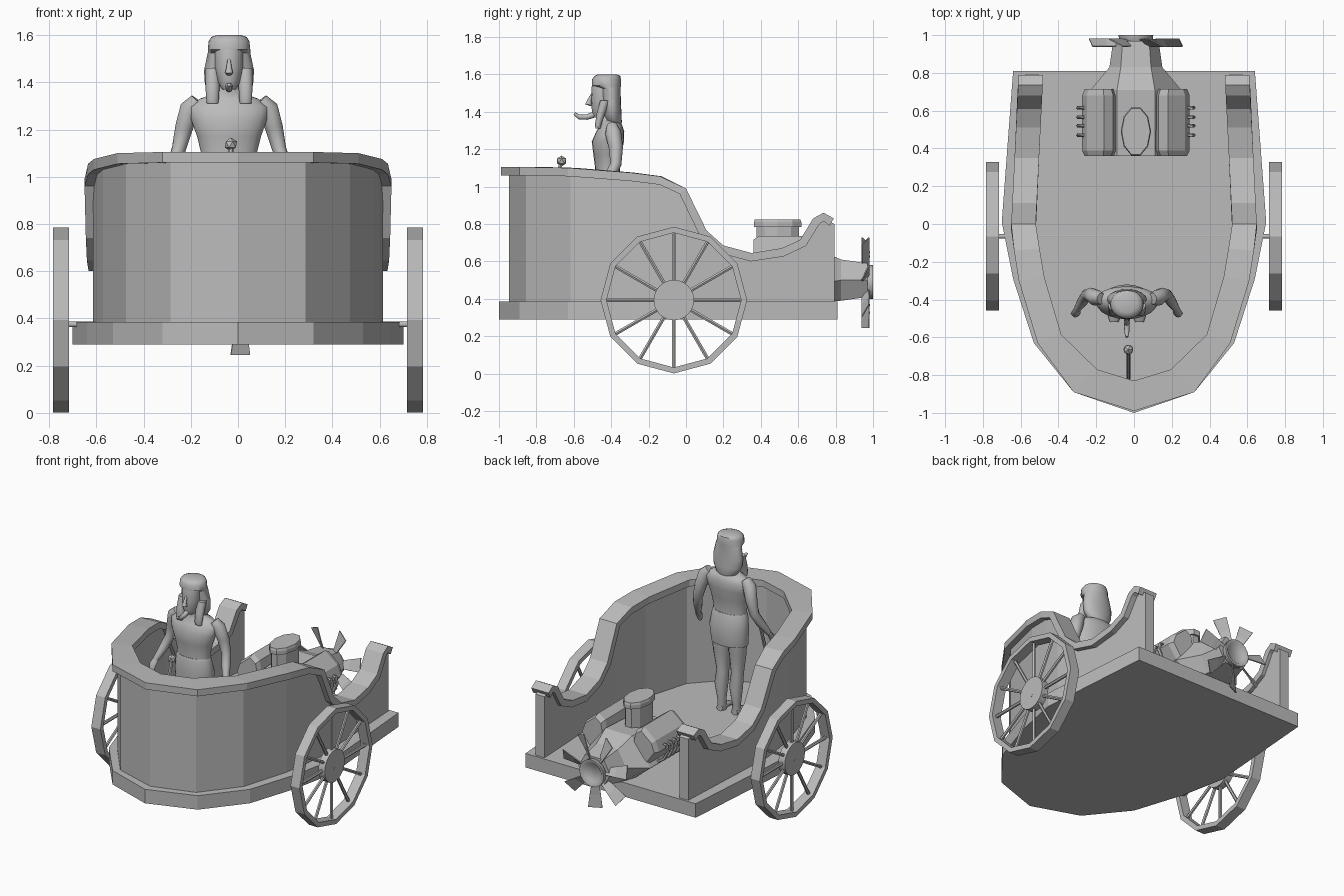
import bpy, bmesh, math
from mathutils import Vector

if "Cube" in bpy.data.objects:
    bpy.data.objects.remove(bpy.data.objects["Cube"])

mat = bpy.data.materials.new("plain grey")
mat.diffuse_color = (0.5, 0.5, 0.5, 1)
mat.use_nodes = True
mat.node_tree.nodes["Principled BSDF"].inputs["Base Color"].default_value = mat.diffuse_color


def skin(name, rings, closed=False, smooth=False):
    """Join equal point rings with quads; cap the ends unless closed."""
    bm = bmesh.new()
    vs = [[bm.verts.new(p) for p in r] for r in rings]
    n, m = len(vs), len(vs[0])
    for i in range(n if closed else n - 1):
        a, b = vs[i], vs[(i + 1) % n]
        for j in range(m):
            k = (j + 1) % m
            bm.faces.new((a[j], a[k], b[k], b[j]))
    if not closed:
        bm.faces.new(vs[0][::-1])
        bm.faces.new(vs[-1])
    bmesh.ops.recalc_face_normals(bm, faces=bm.faces)
    me = bpy.data.meshes.new(name)
    bm.to_mesh(me)
    bm.free()
    me.materials.append(mat)
    ob = bpy.data.objects.new(name, me)
    bpy.context.collection.objects.link(ob)
    if smooth:
        bpy.ops.object.select_all(action='DESELECT')
        ob.select_set(True)
        bpy.context.view_layer.objects.active = ob
        bpy.ops.object.shade_smooth_by_angle(angle=math.radians(50))
    return ob


def sweep(name, pts, sizes, n=8, axis=None, smooth=True):
    """Ellipse sections along a path; sizes are radii or (a, b) pairs."""
    pts = [Vector(p) for p in pts]
    rings = []
    for i, p in enumerate(pts):
        t = Vector(axis) if axis else pts[min(i + 1, len(pts) - 1)] - pts[max(i - 1, 0)]
        t.normalize()
        ref = Vector((0, 1, 0)) if abs(t.x) > 0.9 else Vector((1, 0, 0))
        u = (ref - t * ref.dot(t)).normalized()
        v = t.cross(u)
        s = sizes[i] if isinstance(sizes, (list, tuple)) else sizes
        a, b = s if isinstance(s, tuple) else (s, s)
        rings.append([p + u * a * math.cos(2 * math.pi * k / n) + v * b * math.sin(2 * math.pi * k / n)
                      for k in range(n)])
    return skin(name, rings, smooth=smooth)


def stack(name, cx, rows, n=16):
    """Upright loft from rows of (y, z, rx, ry)."""
    return sweep(name, [(cx, r[0], r[1]) for r in rows], [(r[2], r[3]) for r in rows], n, (0, 0, 1))


# Platform
half = [(0, -1.0), (0.32, -0.89), (0.53, -0.63), (0.64, -0.29), (0.70, 0.01), (0.64, 0.81)]
outline = half + [(-x, y) for x, y in half[:0:-1]]
skin("platform", [[(x, y, z) for x, y in outline] for z in (0.29, 0.385)])

# Stations along the side: outer xy, inner xy, rail height
st = [((0, -0.99), (0, -0.83), 1.105), ((0.32, -0.89), (0.195, -0.77), 1.105),
      ((0.51, -0.63), (0.385, -0.585), 1.10), ((0.61, -0.30), (0.475, -0.28), 1.075),
      ((0.635, -0.14), (0.5, -0.13), 1.055)]
for y, z in [(0, 0.99), (0.11, 0.765), (0.20, 0.685), (0.35, 0.645), (0.51, 0.67),
             (0.61, 0.715), (0.68, 0.83), (0.735, 0.86), (0.79, 0.83)]:
    st.append(((0.65 - 0.05 * y, y), (0.52 - 0.05 * y, y), z))

rail, wall = [], []
for i, (o, q, z) in enumerate(st):
    d = Vector((0, -1))
    if o[1] >= 0:
        a, b = st[i - 1], st[min(i + 1, len(st) - 1)]
        t = Vector((b[0][1] - a[0][1], b[2] - a[2])).normalized()
        d = Vector((t.y, -t.x))
    d *= 0.045
    rail.append([(o[0], o[1], z), (q[0], q[1], z),
                 (q[0], q[1] + d.x, z + d.y), (o[0], o[1] + d.x, z + d.y)])
    O, Q = Vector(o), Vector(q)
    w, v = O.lerp(Q, 0.28), O.lerp(Q, 0.8)
    e = 0.005 if i == len(st) - 1 else 0
    wall.append([(w.x, w.y + e, z - 0.03), (v.x, v.y + e, z - 0.03),
                 (v.x, v.y + e, 0.38), (w.x, w.y + e, 0.38)])


def mirrored(rings):
    return [[(-x, y, z) for x, y, z in r] for r in rings[:0:-1]] + rings


skin("curved_wall", mirrored(wall))
skin("top_rail", mirrored(rail))

# Wheels with spokes, hubs and axle
WY, WZ, R = -0.065, 0.393, 0.392
for s, side in ((1, "right"), (-1, "left")):
    rings = []
    for k in range(12):
        c, w = math.cos(k * math.pi / 6), math.sin(k * math.pi / 6)
        rings.append([(s * x, WY + r * c, WZ + r * w)
                      for x, r in ((0.715, R), (0.783, R), (0.783, R - 0.032), (0.715, R - 0.032))])
        sweep(side + "_spoke", [(s * 0.749, WY + r * c, WZ + r * w) for r in (0.09, R - 0.025)], 0.011, 6)
    skin(side + "_wheel_rim", rings, closed=True)
    sweep(side + "_hub", [(s * 0.725, WY, WZ), (s * 0.773, WY, WZ)], 0.108, 24)
sweep("axle", [(-0.775, WY, 0.375), (0.775, WY, 0.375)], 0.012, 8)

# Engine body tapering into the shaft housing
EX = 0.01
sections = [(0.36, [(0.12, .38), (0.24, .48), (0.1, .64)]), (0.71, [(0.12, .38), (0.24, .48), (0.1, .66)]),
            (0.83, [(0.09, .39), (0.14, .50), (0.08, .61)]), (0.97, [(0.07, .41), (0.12, .5), (0.07, .59)])]
skin("engine_body", [[(EX + x, y, z) for x, z in h] + [(EX - x, y, z) for x, z in h[::-1]]
                     for y, h in sections])
# Slanted cylinder banks and exhaust pipes
bank = [(0.10, 0.60), (0.12, 0.70), (0.17, 0.735), (0.26, 0.66), (0.285, 0.59), (0.22, 0.50)]
for s in (1, -1):
    skin("cylinder_bank", [[(EX + s * (0.19 + (x - 0.19) * k), y, 0.61 + (z - 0.61) * k) for x, z in bank]
                           for y, k in ((0.36, 0.85), (0.39, 1), (0.68, 1), (0.715, 0.85))])
    for y in (0.47, 0.52, 0.565, 0.615):
        sweep("exhaust_pipe", [(EX + s * x, y, z) for x, z in
                               ((0.25, .62), (0.295, .615), (0.305, .57), (0.28, .52), (0.22, .48))], 0.011, 6)
# Air intake
sweep("intake_column", [(EX, 0.49, 0.6), (EX, 0.49, 0.79)], [(0.07, 0.12)] * 2, 10, smooth=False)
sweep("intake_cap", [(EX, 0.49, z) for z in (0.785, 0.81, 0.825)],
      [(0.08, 0.133), (0.08, 0.133), (0.075, 0.128)], 10, smooth=False)

# Fan: dished hub and twisted blades
FZ = 0.49
sweep("fan_hub", [(EX, y, FZ) for y in (0.94, 0.965, 1.0, 1.0, 0.985)],
      [0.06, 0.088, 0.092, 0.075, 0.06], 16, (0, 1, 0))
for k in range(7):
    a = -math.pi / 2 + k * 2 * math.pi / 7
    out, tan = Vector((math.cos(a), 0, math.sin(a))), Vector((-math.sin(a), 0, math.cos(a)))
    rings = []
    for r, c, p in ((0.07, 0.022, 50), (0.16, 0.035, 35), (0.245, 0.045, 25)):
        p = math.radians(p)
        ch = tan * math.cos(p) + Vector((0, math.sin(p), 0))
        nn = ch.cross(out) * 0.003
        o = Vector((EX, 0.96, FZ)) + out * r
        rings.append([o + ch * c + nn, o - ch * c + nn, o - ch * c - nn, o + ch * c - nn])
    skin("fan_blade", rings)

# Control lever
sweep("lever_rod", [(-0.03, -0.82, 0.62), (-0.03, -0.665, 1.135)], 0.011, 6)
bpy.ops.mesh.primitive_ico_sphere_add(subdivisions=1, radius=0.029, location=(-0.03, -0.665, 1.137))
knob = bpy.context.object
knob.name = "lever_knob"
knob.data.materials.append(mat)

# Driver figure
CX = -0.038
stack("torso", CX, [(-.42, 1.03, .12, .07), (-.42, 1.10, .118, .066), (-.42, 1.17, .135, .075),
                    (-.418, 1.24, .16, .086), (-.405, 1.295, .17, .075), (-.40, 1.33, .125, .058),
                    (-.41, 1.355, .055, .045), (-.42, 1.40, .042, .042)], 20)
stack("kilt", CX, [(-.42, 1.075, .118, .07), (-.42, 1.06, .125, .075), (-.41, .97, .137, .09),
                   (-.415, .86, .128, .082), (-.415, .865, .11, .07)], 20)
stack("face", CX, [(-.44, 1.57, .055, .055), (-.445, 1.53, .06, .06), (-.445, 1.46, .06, .062),
                   (-.448, 1.40, .048, .055), (-.455, 1.37, .028, .038)])
stack("headdress", CX, [(-.42, 1.60, .05, .05), (-.42, 1.592, .075, .068), (-.425, 1.575, .086, .077),
                        (-.425, 1.54, .09, .077), (-.405, 1.525, .09, .055), (-.398, 1.45, .106, .05),
                        (-.395, 1.39, .102, .05), (-.385, 1.345, .075, .042), (-.38, 1.325, .05, .03)], 20)
sweep("nose", [(CX, -.50, 1.50), (CX, -.518, 1.46), (CX, -.522, 1.44), (CX, -.50, 1.43)],
      [.006, .012, .017, .008], 8, (0, 0, 1))
sweep("beard", [(CX, -.49, 1.385), (CX, -.53, 1.372), (CX, -.57, 1.372), (CX, -.598, 1.39)],
      [.016, .015, .013, .008], 8)
for s in (1, -1):
    def pts(*rows):
        return [(CX + s * x, y, z) for x, y, z in rows]
    stack("headdress_flap", CX + s * .07, [(-.43, 1.46, .03, .03), (-.455, 1.39, .03, .024),
                                           (-.47, 1.33, .027, .018), (-.47, 1.31, .024, .014)], 10)
    sweep("arm", pts((.135, -.395, 1.325), (.165, -.39, 1.29), (.19, -.375, 1.21), (.212, -.375, 1.12),
                     (.235, -.41, 1.05), (.265, -.455, .975)),
          [.03, .043, .038, .03, .028, .018], 12)
    sweep("hand", pts((.263, -.452, .98), (.272, -.475, .95), (.272, -.485, .91)),
          [(.02, .016), (.026, .015), (.015, .01)], 8)
    sweep("leg", pts((.06, -.415, .92), (.06, -.415, .80), (.055, -.42, .66), (.055, -.405, .57),
                     (.055, -.41, .45), (.055, -.41, .39)),
          [.06, .055, .04, .043, .027, .028], 12, (0, 0, 1))
    sweep("foot", pts((.055, -.385, .405), (.057, -.43, .412), (.065, -.49, .40), (.067, -.52, .393)),
          [(.024, .02), (.03, .026), (.034, .014), (.022, .007)], 10, (0, 1, 0))
